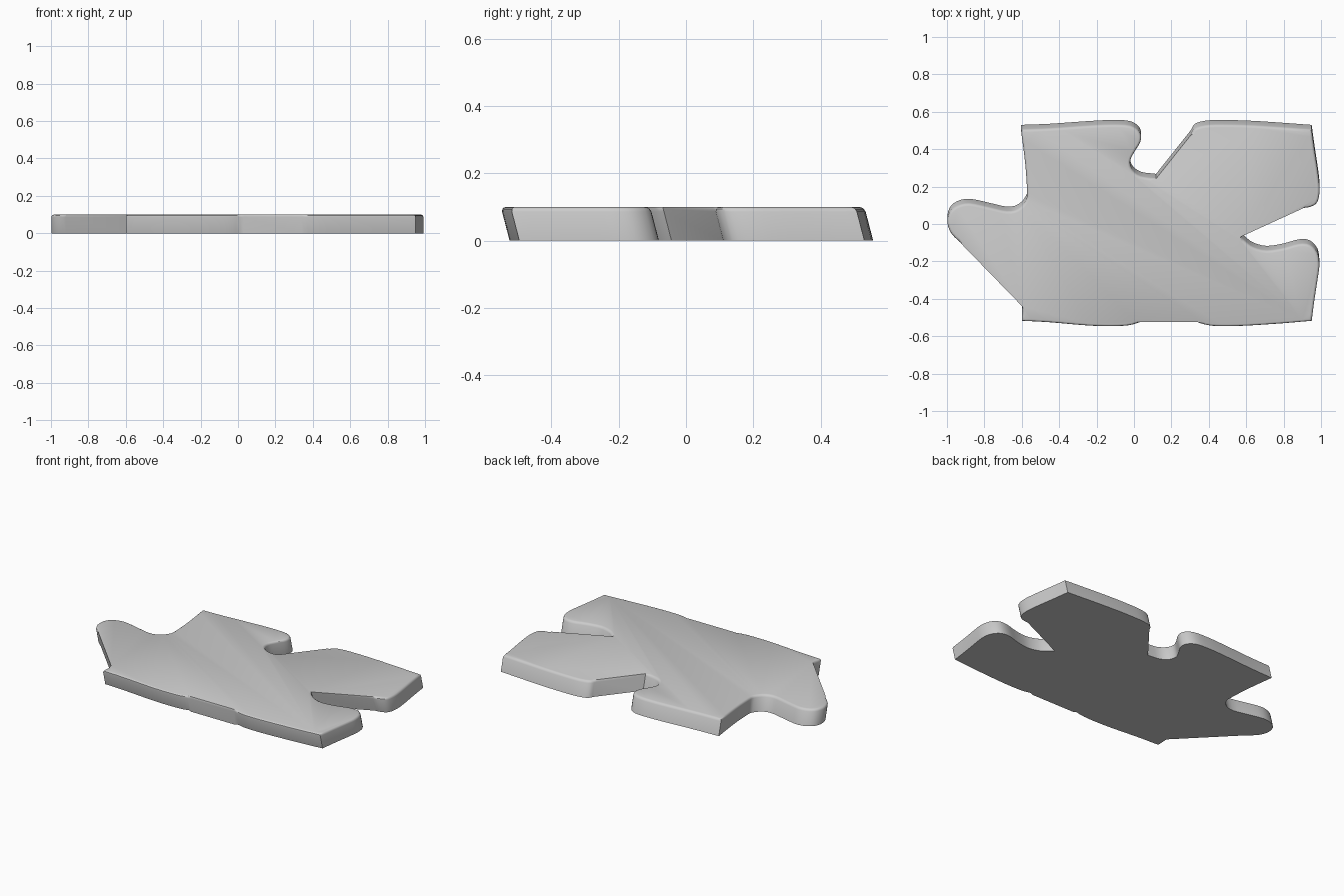
import bpy
import bmesh
from mathutils import Vector

if "Cube" in bpy.data.objects:
    bpy.data.objects.remove(bpy.data.objects["Cube"])

HEIGHT = 0.1
SHEAR = -0.026   # the top leans towards -y

# Curved runs of the underside outline, clockwise; straight cuts or corners join them
top_left = [(-.605, .53), (-.45, .536), (-.25, .55), (-.12, .556), (-.02, .55), (.03, .515),
            (.035, .465), (0, .405), (-.02, .36), (-.01, .315), (.035, .28), (.118, .268)]
top_right = [(.304, .502), (.325, .535), (.38, .552), (.47, .556), (.65, .551), (.95, .53)]
right_upper = [(.95, .53), (.965, .42), (.986, .28), (.992, .2), (.98, .14), (.945, .115), (.9, .108)]
right_lower = [(.57, -.043), (.6, -.072), (.64, -.1), (.71, -.117), (.8, -.104), (.88, -.082),
               (.94, -.087), (.98, -.13), (.991, -.19), (.985, -.25), (.965, -.38), (.95, -.495)]
bottom_right = [(.95, -.495), (.8, -.508), (.6, -.521), (.47, -.524), (.4, -.519), (.34, -.504)]
bottom_left = [(.03, -.504), (-.03, -.519), (-.12, -.524), (-.25, -.52), (-.45, -.503), (-.6, -.495)]
left_lower = [(-.6, -.495), (-.597, -.415)]
left_upper = [(-.92, -.083), (-.975, -.03), (-.998, .03), (-.985, .088), (-.945, .122), (-.88, .135),
              (-.78, .115), (-.68, .093), (-.62, .105), (-.578, .15), (-.572, .2), (-.582, .35), (-.605, .53)]
runs = [top_left, top_right, right_upper, right_lower,
        bottom_right, bottom_left, left_lower, left_upper]


def smooth(points, steps=3):
    """Catmull-Rom curve through the points."""
    p = [Vector(q) for q in points]
    p = [2 * p[0] - p[1]] + p + [2 * p[-1] - p[-2]]
    out = []
    for i in range(1, len(p) - 2):
        a, b, c, d = p[i - 1:i + 3]
        for s in range(steps):
            t = s / steps
            out.append(0.5 * (2 * b + (c - a) * t + (2 * a - 5 * b + 4 * c - d) * t ** 2
                              + (3 * b - a - 3 * c + d) * t ** 3))
    return out + [p[-2]]


outline = []     # (point, inset weight): ends of straight cuts stay sharp
for i, run in enumerate(runs):
    pts = smooth(run)
    nxt, prev = runs[(i + 1) % len(runs)], runs[i - 1]
    corner_end = run[-1] == nxt[0]
    for k, p in enumerate(pts):
        if k == len(pts) - 1 and corner_end:
            continue
        sharp = (k == 0 and prev[-1] != run[0]) or k == len(pts) - 1
        outline.append((p, 0.0 if sharp else 1.0))


def inward(i):
    """Mitred inward direction of a clockwise outline."""
    n = len(outline)
    p = outline[i][0]
    e1 = (p - outline[i - 1][0]).normalized()
    e2 = (outline[(i + 1) % n][0] - p).normalized()
    n1, n2 = Vector((e1.y, -e1.x)), Vector((e2.y, -e2.x))
    m = (n1 + n2).normalized()
    return m / max(m.dot(n1), 0.6)


# Leaning slab with a softly rounded upper rim
bm = bmesh.new()
rings = []
for z, inset in [(0, 0), (.086, 0), (.094, .003), (.098, .008), (HEIGHT, .014)]:
    ring = []
    for i, (p, weight) in enumerate(outline):
        q = p + inward(i) * inset * weight
        ring.append(bm.verts.new((q.x, q.y + SHEAR * z / HEIGHT, z)))
    rings.append(ring)
n = len(outline)
for lo, hi in zip(rings, rings[1:]):
    for i in range(n):
        j = (i + 1) % n
        bm.faces.new((lo[i], hi[i], hi[j], lo[j]))
bm.faces.new(rings[0])
bm.faces.new(rings[-1][::-1])

# Straight filled-in stretch of the front edge stands upright
front = [v for ring in rings for v in ring
         if v.co.y < -.5 and any(abs(v.co.x - x) < .004 for x in (.03, .34))]
for v in front:
    v.co.y = -.525 if v.co.z > .05 else -.52

bmesh.ops.recalc_face_normals(bm, faces=bm.faces)
mesh = bpy.data.meshes.new("puzzle_piece")
bm.to_mesh(mesh)
bm.free()
piece = bpy.data.objects.new("puzzle_piece", mesh)
bpy.context.collection.objects.link(piece)
bpy.context.view_layer.objects.active = piece
piece.select_set(True)
bpy.ops.object.shade_smooth_by_angle(angle=0.6)
